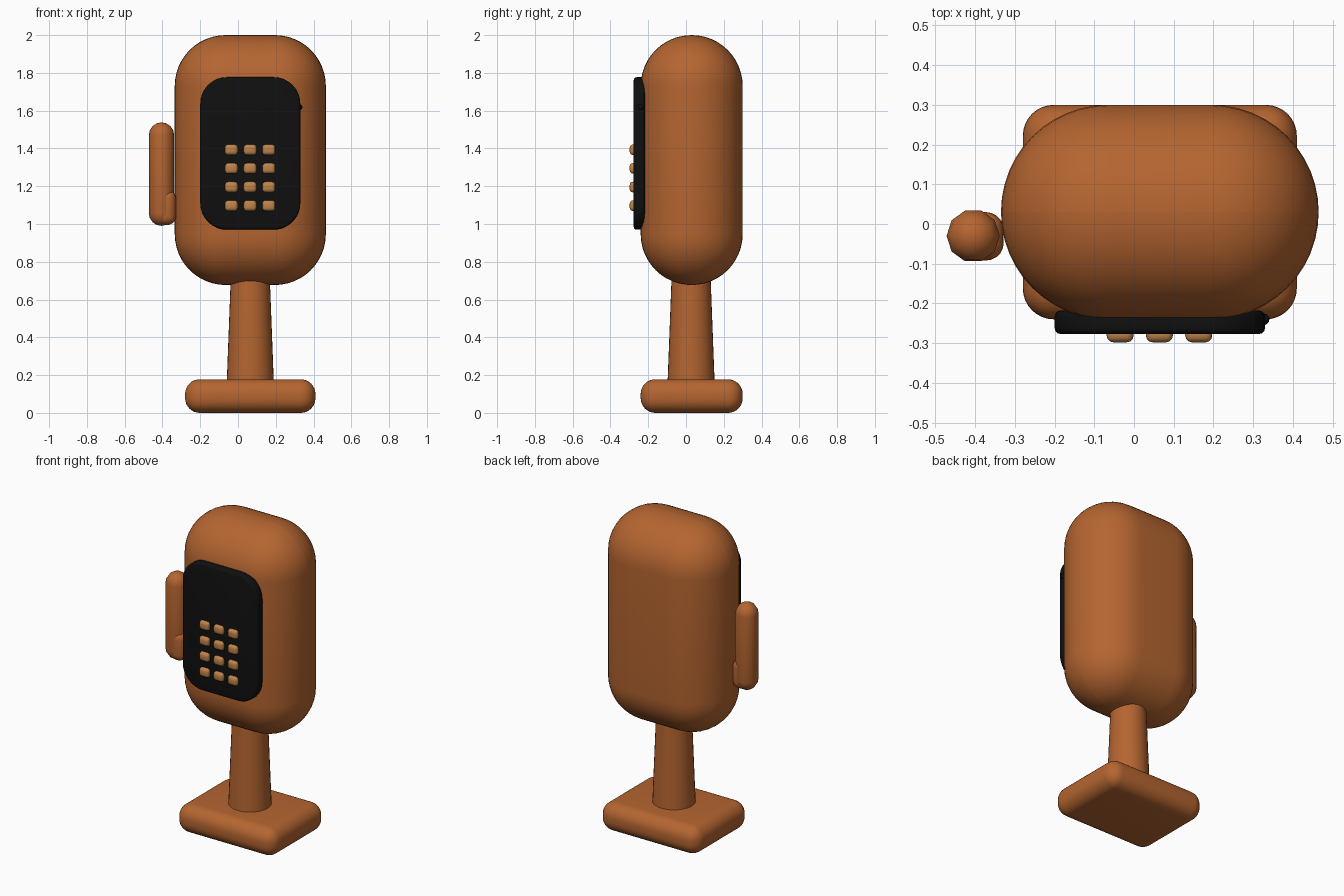
import bpy, bmesh, math
from mathutils import Matrix, Vector

if "Cube" in bpy.data.objects:
    bpy.data.objects.remove(bpy.data.objects["Cube"])


def material(name, rgb):
    m = bpy.data.materials.new(name)
    m.diffuse_color = (*rgb, 1)
    m.use_nodes = True
    m.node_tree.nodes["Principled BSDF"].inputs["Base Color"].default_value = m.diffuse_color
    return m


RUST = material("rust", (0.46, 0.13, 0.03))
BLACK = material("black", (0.005, 0.005, 0.005))
TAN = material("tan", (0.52, 0.23, 0.07))


def finish(name, bm, mat, angle=40):
    bmesh.ops.recalc_face_normals(bm, faces=bm.faces)
    for f in bm.faces:
        f.smooth = True
    me = bpy.data.meshes.new(name)
    bm.to_mesh(me)
    bm.free()
    me.set_sharp_from_angle(angle=math.radians(angle))
    me.materials.append(mat)
    ob = bpy.data.objects.new(name, me)
    bpy.context.collection.objects.link(ob)
    return ob


def box(lo, hi):
    bm = bmesh.new()
    lo, hi = Vector(lo), Vector(hi)
    bmesh.ops.create_cube(bm, size=1, matrix=Matrix.Translation((lo + hi) / 2)
                          @ Matrix.Diagonal((*(hi - lo), 1)))
    return bm


def bevel(bm, edges, r, seg):
    bmesh.ops.bevel(bm, geom=edges, offset=r, segments=seg, profile=0.5,
                    affect='EDGES', clamp_overlap=True)


def rounded_box(name, lo, hi, r, seg, mat):
    bm = box(lo, hi)
    bevel(bm, bm.edges[:], r, seg)
    return finish(name, bm, mat)


def lathe(name, profile, sides, centre, mat):
    # spin a (radius, z) profile about a vertical axis
    bm = bmesh.new()
    vs = [bm.verts.new((r, 0, z)) for r, z in profile]
    es = [bm.edges.new(p) for p in zip(vs, vs[1:])]
    bmesh.ops.spin(bm, geom=vs + es, cent=(0, 0, 0), axis=(0, 0, 1),
                   angle=2 * math.pi, steps=sides)
    bmesh.ops.remove_doubles(bm, verts=bm.verts, dist=1e-5)
    bmesh.ops.translate(bm, verts=bm.verts, vec=centre)
    return finish(name, bm, mat)


# Main housing, neck and foot
rounded_box("housing", (-0.335, -0.24, 0.677), (0.465, 0.30, 2.0), 0.2695, 12, RUST)
lathe("neck", [(0, 0.15), (0.125, 0.15), (0.104, 0.70), (0, 0.70)], 32,
      (0.065, 0.027, 0), RUST)
rounded_box("base", (-0.28, -0.24, 0), (0.41, 0.30, 0.178), 0.078, 8, RUST)

# Front panel: round the four corners, then soften the rims
bm = box((-0.20, -0.277, 0.97), (0.33, -0.218, 1.777))
bevel(bm, [e for e in bm.edges
           if abs(e.verts[0].co.y - e.verts[1].co.y) > 0.01], 0.14, 8)
bevel(bm, [e for e in bm.edges if e.calc_face_angle(0) > 1], 0.015, 3)
finish("front_panel", bm, BLACK)

# Small stud on the panel edge
bm = bmesh.new()
bmesh.ops.create_uvsphere(bm, u_segments=12, v_segments=8, radius=0.015,
                          matrix=Matrix.Translation((0.326, -0.24, 1.618)))
finish("panel_stud", bm, BLACK)

# Keypad
for row in range(4):
    for col in range(3):
        x, z = -0.035 + 0.099 * col, 1.097 + 0.0987 * row
        rounded_box(f"key_{row}_{col}", (x - 0.034, -0.298, z - 0.028),
                    (x + 0.034, -0.255, z + 0.028), 0.017, 3, TAN)

# Handset: ten-sided capsule beside the housing
R, Z0, Z1 = 0.067, 0.99, 1.538
arc = [math.radians(-90 + 22.5 * i) for i in range(5)]
low = [(R * math.cos(a), Z0 + R + R * math.sin(a)) for a in arc]
high = [(r, Z0 + Z1 - z) for r, z in reversed(low)]
lathe("handset", low + high, 10, (-0.405, -0.03, 0), RUST)

# Cradle joining handset and housing
rounded_box("handset_cradle", (-0.43, -0.092, 0.995), (-0.328, 0.03, 1.18),
            0.045, 5, RUST)
